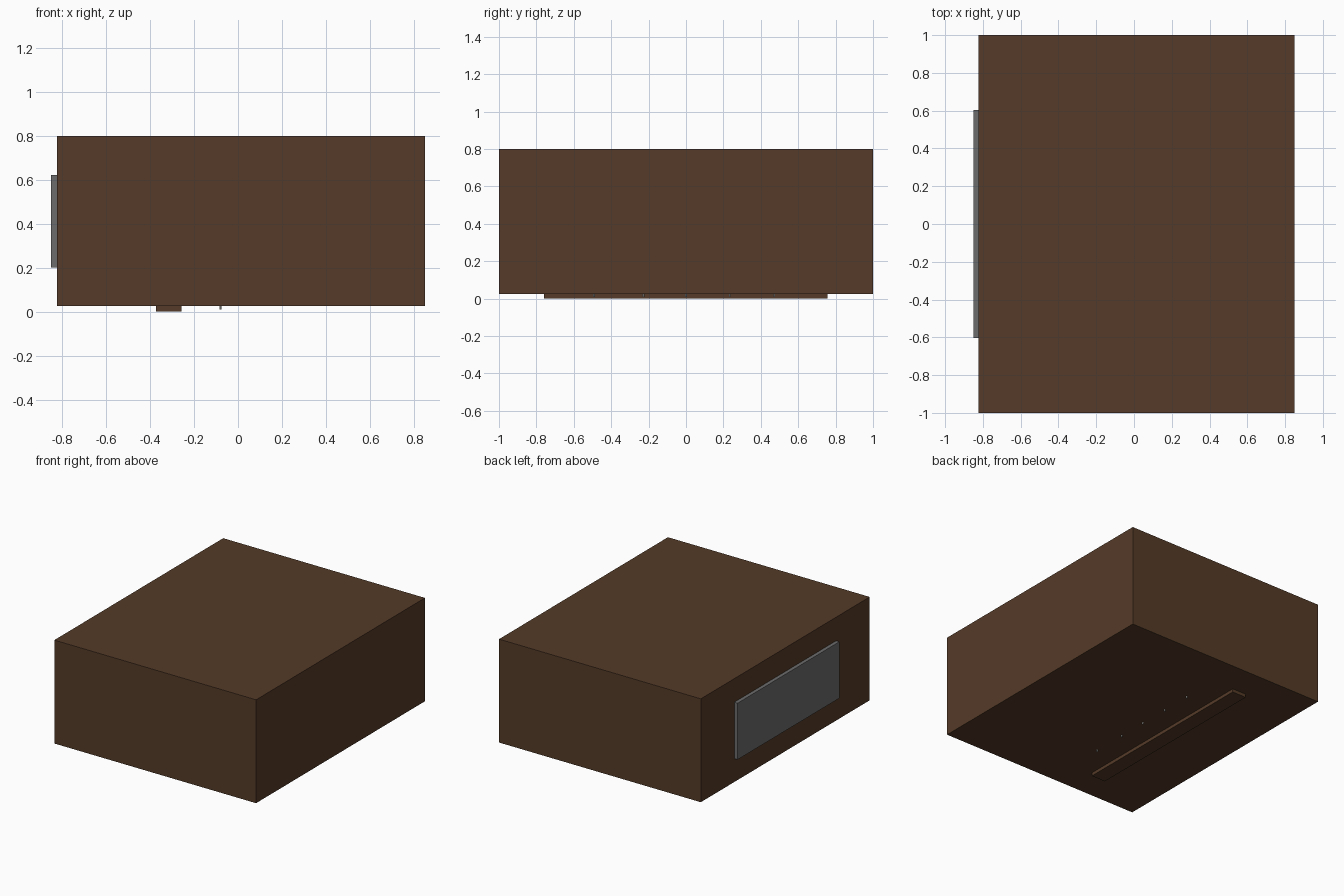
import bpy

if "Cube" in bpy.data.objects:
    bpy.data.objects.remove(bpy.data.objects["Cube"])


def material(name, rgb):
    m = bpy.data.materials.new(name)
    m.diffuse_color = (*rgb, 1)
    m.use_nodes = True
    m.node_tree.nodes["Principled BSDF"].inputs["Base Color"].default_value = m.diffuse_color
    return m


def box(name, lo, hi, mat):
    # Axis-aligned box from two opposite corners
    centre = [(a + b) / 2 for a, b in zip(lo, hi)]
    bpy.ops.mesh.primitive_cube_add(size=1, location=centre)
    ob = bpy.context.object
    ob.name = name
    ob.scale = [b - a for a, b in zip(lo, hi)]
    bpy.ops.object.transform_apply(location=False, rotation=False, scale=True)
    ob.data.materials.append(mat)
    return ob


wood = material("dark_wood", (0.09, 0.043, 0.021))
metal = material("grey_metal", (0.15, 0.15, 0.15))
pale = material("pale_metal", (0.5, 0.5, 0.48))

# Main body
box("cabinet_body", (-0.823, -1, 0.025), (0.85, 1, 0.8), wood)

# Panel on the left side
box("side_panel", (-0.85, -0.603, 0.2), (-0.823, 0.603, 0.623), metal)

# Long strip under the body
box("bottom_strip", (-0.374, -0.76, 0), (-0.257, 0.757, 0.025), wood)

# Row of small pins under the body
for i, y in enumerate((-0.492, -0.228, 0, 0.234, 0.472)):
    bpy.ops.mesh.primitive_cylinder_add(vertices=8, radius=0.005, depth=0.016,
                                        location=(-0.08, y, 0.018))
    pin = bpy.context.object
    pin.name = f"bottom_pin_{i + 1}"
    pin.data.materials.append(pale)
